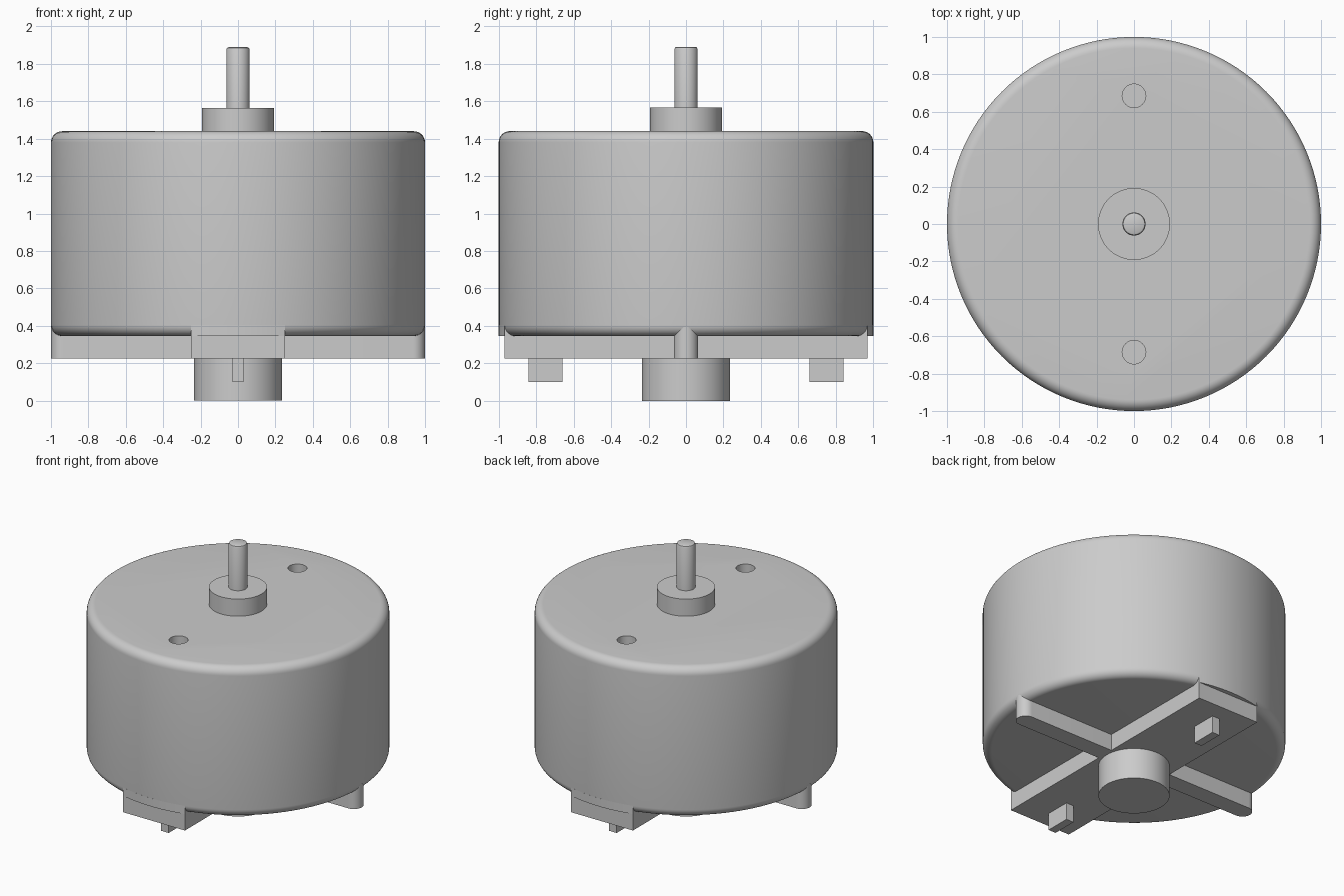
import bpy, bmesh
from math import sin, cos, pi, radians, asin, sqrt

if "Cube" in bpy.data.objects:
    bpy.data.objects.remove(bpy.data.objects["Cube"], do_unlink=True)

GREY = (0.6, 0.6, 0.6, 1)
metal = bpy.data.materials.new("plain grey")
metal.use_nodes = True
metal.diffuse_color = GREY
metal.node_tree.nodes["Principled BSDF"].inputs["Base Color"].default_value = GREY


def smooth(mesh):
    mesh.shade_smooth()
    mesh.set_sharp_from_angle(angle=radians(30))


def finish(name, bm):
    bmesh.ops.recalc_face_normals(bm, faces=bm.faces)
    mesh = bpy.data.meshes.new(name)
    bm.to_mesh(mesh)
    bm.free()
    mesh.materials.append(metal)
    smooth(mesh)
    obj = bpy.data.objects.new(name, mesh)
    bpy.context.collection.objects.link(obj)
    return obj


def prism(name, outline, z0, z1):
    """Extrude a flat outline from z0 up to z1."""
    bm = bmesh.new()
    face = bm.faces.new([bm.verts.new((x, y, z0)) for x, y in outline])
    top = bmesh.ops.extrude_face_region(bm, geom=[face])["geom"]
    bmesh.ops.translate(bm, vec=(0, 0, z1 - z0),
                        verts=[v for v in top if isinstance(v, bmesh.types.BMVert)])
    return finish(name, bm)


def arc(cx, cy, r, a0, a1, n):
    return [(cx + r * cos(a0 + (a1 - a0) * i / n),
             cy + r * sin(a0 + (a1 - a0) * i / n)) for i in range(n + 1)]


def turned(name, profile, sides, y=0):
    """Closed solid of revolution from (radius, z) points, bottom to top."""
    bm = bmesh.new()
    rings = [[bm.verts.new((r * cos(2 * pi * i / sides), y + r * sin(2 * pi * i / sides), z))
              for i in range(sides)] for r, z in profile]
    for low, high in zip(rings, rings[1:]):
        for i in range(sides):
            j = (i + 1) % sides
            bm.faces.new((low[i], low[j], high[j], high[i]))
    bm.faces.new(rings[0])
    bm.faces.new(rings[-1])
    return finish(name, bm)


def box(name, hx, y0, y1, z0, z1):
    return prism(name, [(-hx, y0), (hx, y0), (hx, y1), (-hx, y1)], z0, z1)


# Main can with rounded rims
BASE, TOP, FILLET = 0.345, 1.44, 0.06
can = turned("motor_can",
             arc(1 - FILLET, BASE + FILLET, FILLET, -pi / 2, 0, 8)
             + arc(1 - FILLET, TOP - FILLET, FILLET, 0, pi / 2, 8), 128)

# Two blind mounting holes in the top
for y in (-0.685, 0.685):
    cutter = turned("hole_cutter", [(0.063, TOP - 0.12), (0.063, TOP + 0.1)], 40, y)
    mod = can.modifiers.new("mounting_hole", "BOOLEAN")
    mod.operation = "DIFFERENCE"
    mod.solver = "EXACT"
    mod.object = cutter
    bpy.context.view_layer.objects.active = can
    bpy.ops.object.modifier_apply(modifier=mod.name)
    bpy.data.objects.remove(cutter, do_unlink=True)
smooth(can.data)

# Bearing collars and shaft
turned("top_collar", [(0.192, TOP - 0.02), (0.192, 1.565)], 64)
turned("shaft", [(0.062, 1.5), (0.062, 1.877), (0.058, 1.886), (0.05, 1.89)], 40)
turned("bottom_collar", [(0.235, 0), (0.235, 0.24)], 64)

# Wide bar front to back, with a pad that fills the rounded rim above its ends
HALF = 0.25
END = sqrt(1 - HALF ** 2)
SPAN = asin(HALF)
UNDER = 0.225
box("wide_bar", HALF, -END, END, UNDER, BASE)
prism("rim_pad", arc(0, 0, 1, pi / 2 - SPAN, pi / 2 + SPAN, 16)
      + arc(0, 0, 1, -pi / 2 - SPAN, -pi / 2 + SPAN, 16), BASE, BASE + FILLET)

# Narrow bar side to side with round ends
R = 0.065
prism("narrow_bar", arc(1 - R, 0, R, -pi / 2, pi / 2, 16)
      + arc(R - 1, 0, R, pi / 2, 3 * pi / 2, 16), UNDER, BASE + 0.05)

# Terminal tabs
for name, side in (("front_tab", -1), ("back_tab", 1)):
    box(name, 0.03, side * 0.75 - 0.092, side * 0.75 + 0.092, 0.1, UNDER + 0.02)
